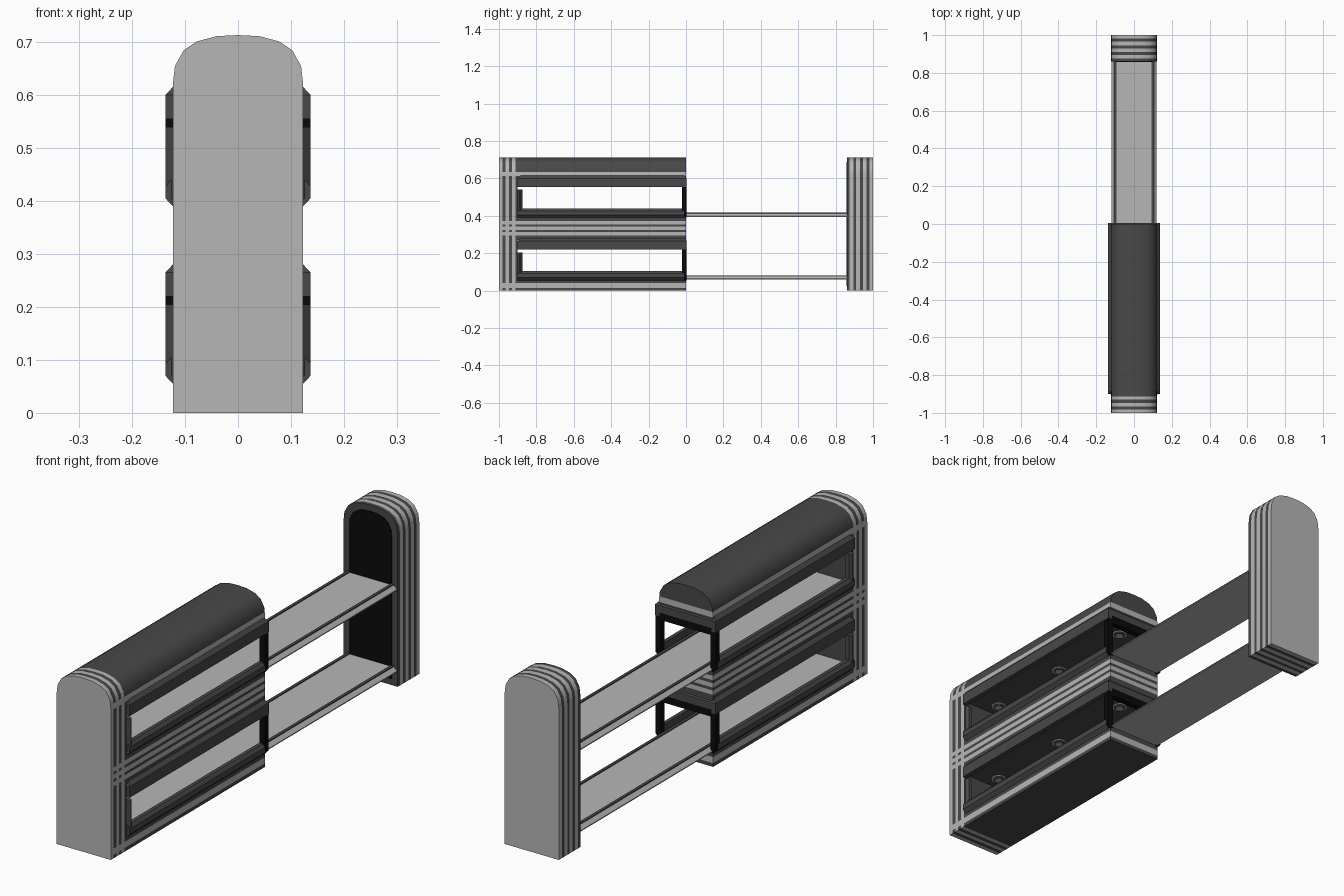
import bpy, bmesh, math
from mathutils import Vector

if "Cube" in bpy.data.objects:
    bpy.data.objects.remove(bpy.data.objects["Cube"])


def material(name, v):
    m = bpy.data.materials.new(name)
    m.diffuse_color = (v, v, v, 1)
    m.use_nodes = True
    m.node_tree.nodes["Principled BSDF"].inputs["Base Color"].default_value = m.diffuse_color
    return m


LIGHT = material("light_grey", 0.47)
DARK = material("dark_grey", 0.065)
BLACK = material("black", 0.003)

# Right half of the arched outline (x, z) above the straight walls
ARCH = [(.123, .62), (.119, .655), (.102, .685), (.078, .701), (.04, .711), (0, .713)]


def arch(z0):
    right = [(.123, z0)] + ARCH
    return right + [(-x, z) for x, z in reversed(right[:-1])]


def finish(name, bm, mats, smooth=False):
    bmesh.ops.recalc_face_normals(bm, faces=bm.faces[:])
    me = bpy.data.meshes.new(name)
    bm.to_mesh(me)
    bm.free()
    for m in mats:
        me.materials.append(m)
    ob = bpy.data.objects.new(name, me)
    bpy.context.collection.objects.link(ob)
    if smooth:
        bpy.ops.object.select_all(action='DESELECT')
        ob.select_set(True)
        bpy.context.view_layer.objects.active = ob
        bpy.ops.object.shade_smooth_by_angle(angle=math.radians(32))
    return ob


def loft(bm, rings):
    """Skin a list of equal point rings and close both ends."""
    vs = [[bm.verts.new(p) for p in r] for r in rings]
    n = len(vs[0])
    for a, b in zip(vs, vs[1:]):
        for i in range(n):
            j = (i + 1) % n
            bm.faces.new((a[i], a[j], b[j], b[i]))
    bm.faces.new(vs[0])
    bm.faces.new(vs[-1])


def prism_y(bm, prof, y0, y1):
    loft(bm, [[(x, y, z) for x, z in prof] for y in (y0, y1)])


def box(bm, x0, x1, y0, y1, z0, z1):
    prism_y(bm, [(x0, z0), (x1, z0), (x1, z1), (x0, z1)], y0, y1)


def striped(name, prof, y0, y1, ybands, zbands):
    """Extrude a profile along y, cut it at the bands, colour the bands light."""
    bm = bmesh.new()
    prism_y(bm, prof, y0, y1)
    for bands, no in ((ybands, Vector((0, 1, 0))), (zbands, Vector((0, 0, 1)))):
        for v in (e for b in bands for e in b):
            bmesh.ops.bisect_plane(bm, geom=bm.verts[:] + bm.edges[:] + bm.faces[:],
                                   plane_co=no * v, plane_no=no)
    for f in bm.faces:
        c = f.calc_center_median()
        lit = any(a <= c.y <= b for a, b in ybands) or any(a < c.z < b for a, b in zbands)
        f.material_index = 0 if lit else 1
    return finish(name, bm, [LIGHT, DARK], True)


# Stripe positions
Z_BANDS = [(.015, .04), (.295, .313), (.325, .343), (.355, .373), (.612, .635)]
FRONT_BANDS = [(-1.0001, -.982), (-.965, -.947), (-.93, -.912)]
BACK_BANDS = [(.875, .895), (.91, .93), (.945, .965), (.981, 1.0001)]

# Solid ends
striped("front_end", arch(0), -1, -.9, FRONT_BANDS, Z_BANDS)
striped("back_end", arch(0), .86, 1, BACK_BANDS, [])

# Body blocks between the openings
striped("roof", arch(.6), -.9, 0, [], Z_BANDS)
for name, z0, z1 in (("base", 0, .06), ("middle_band", .27, .395)):
    prof = [(-.123, z0), (.123, z0), (.123, z1), (-.123, z1)]
    striped(name, prof, -.9, 0, [], Z_BANDS)

# Black arched panel on the inside of the back end
bm = bmesh.new()
panel = [(x * .79, .025 + z * .93) for x, z in arch(0)]
prism_y(bm, panel, .857, .861)
finish("inner_panel", bm, [BLACK])

for level, dz in (("lower", 0), ("upper", .335)):
    # Hood above the opening, chamfered at the top
    bm = bmesh.new()
    rings = []
    for z, x, y0, y1 in ((.235, .137, -.9, .004), (.265, .137, -.9, .004),
                         (.28, .123, -.885, -.008)):
        rings.append([(-x, y0, z + dz), (x, y0, z + dz), (x, y1, z + dz), (-x, y1, z + dz)])
    loft(bm, rings)
    for s in (-1, 1):
        box(bm, s * .118, s * .137, -.9, .004, .22 + dz, .235 + dz)
    finish(level + "_hood", bm, [DARK])

    # Window sills and front jambs on both sides
    bm = bmesh.new()
    sill = [(.112, .055), (.123, .055), (.137, .07), (.137, .092), (.127, .105), (.112, .105)]
    jamb = [(.112, -.9), (.123, -.902), (.137, -.89), (.137, -.885), (.127, -.875), (.112, -.875)]
    for s in (-1, 1):
        prism_y(bm, [(s * x, z + dz) for x, z in sill], -.9, -.012)
        loft(bm, [[(s * x, y, z + dz) for x, y in jamb] for z in (.07, .205)])
    finish(level + "_window_frame", bm, [DARK])

    # Black posts and top bar at the open end
    bm = bmesh.new()
    for s in (-1, 1):
        prof = [(.112, .055), (.123, .055), (.137, .07), (.137, .222), (.112, .222)]
        prism_y(bm, [(s * x, z + dz) for x, z in prof], -.022, .002)
    box(bm, -.136, .136, -.022, .002, .205 + dz, .235 + dz)
    finish(level + "_end_posts", bm, [BLACK])

    # Sliding shelf with sloped lips
    bm = bmesh.new()
    prism_y(bm, [(-.12, .06 + dz), (.12, .06 + dz), (.12, .064 + dz), (.105, .078 + dz),
                 (-.105, .078 + dz), (-.12, .064 + dz)], -.9, .862)
    finish(level + "_shelf", bm, [LIGHT])
    bm = bmesh.new()
    for s in (-1, 1):
        box(bm, s * .093, s * .105, -.9, .862, .07 + dz, .082 + dz)
    finish(level + "_shelf_rails", bm, [DARK])

    # Round ceiling lamps: three stacked discs
    for part, r, h, mat in (("rim", .03, .004, LIGHT), ("ring", .022, .006, DARK),
                            ("bulb", .015, .008, LIGHT)):
        bm = bmesh.new()
        for y in (-.84, -.465, -.09):
            circle = [(r * math.cos(a * math.tau / 24), y + r * math.sin(a * math.tau / 24))
                      for a in range(24)]
            loft(bm, [[(x, yy, z + dz) for x, yy in circle] for z in (.235 - h, .236)])
        finish(level + "_lamp_" + part, bm, [mat])
